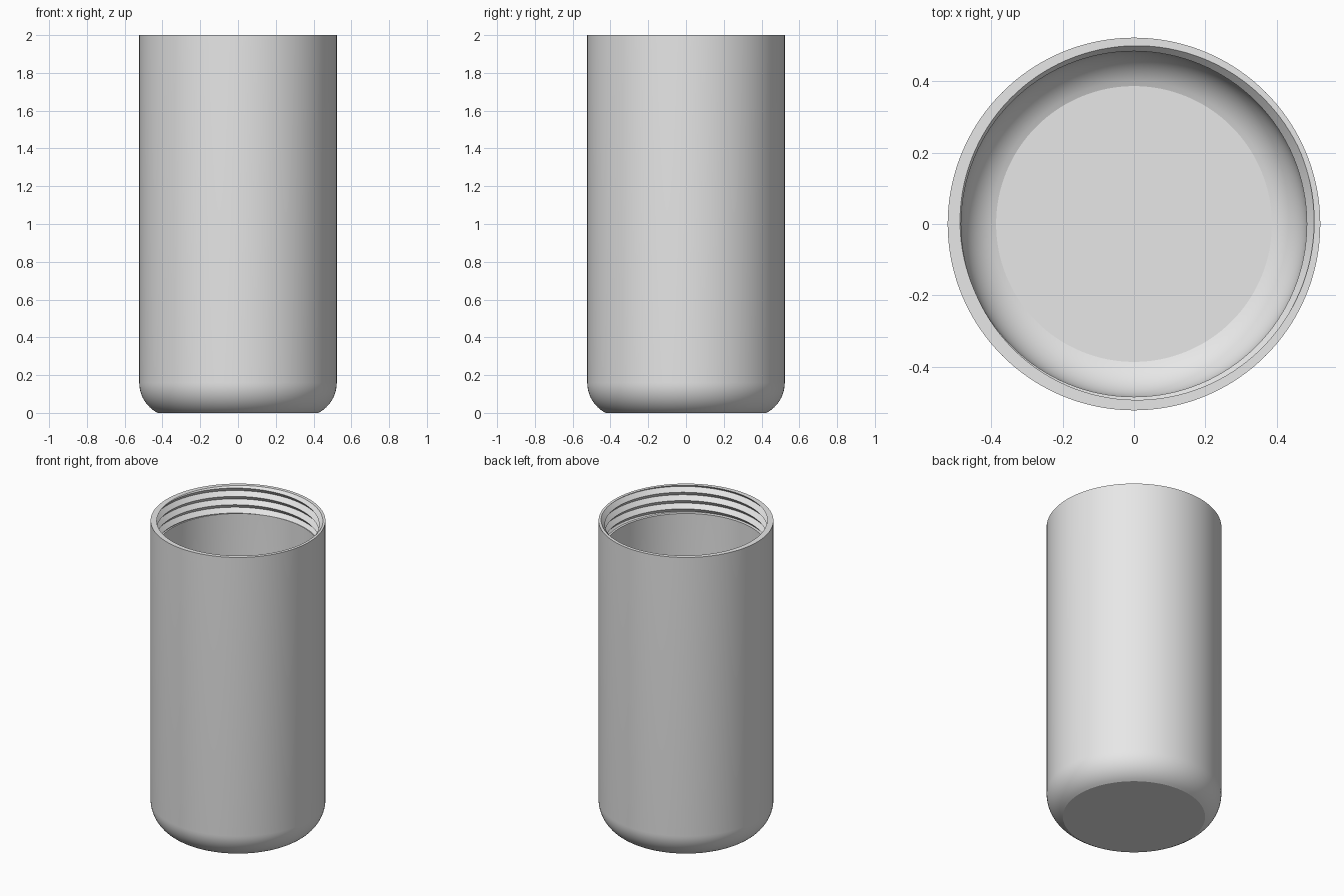
import bpy
import bmesh
from math import sin, cos, pi, atan2, sqrt

cube = bpy.data.objects.get("Cube")
if cube:
    bpy.data.objects.remove(cube, do_unlink=True)

SEGMENTS = 128
OUTER, BORE, ROOT = 0.523, 0.485, 0.509   # wall, bore and thread root radii
TOP, THREAD_END = 2.0, 1.82
PITCH = 0.055
PEAK = 25 * pi / 180                      # where the groove root meets the rim
CURVE_Z, CURVE_R = 0.16, 0.18             # centre height and radius of base rounding
CENTRE_R = OUTER - CURVE_R


def arc(radius, floor, steps=12):
    """Rounded corner from the floor height up to the vertical wall."""
    drop = CURVE_Z - floor
    end = atan2(drop, sqrt(radius ** 2 - drop ** 2))
    angles = [end * (1 - i / steps) for i in range(steps + 1)]
    return [(CENTRE_R + radius * cos(a), CURVE_Z - radius * sin(a)) for a in angles]


def thread_point(z, angle):
    """Point on the V-shaped helical groove, clipped to the threaded zone."""
    z = max(THREAD_END, min(TOP, z))
    phase = ((z - TOP) / PITCH - (angle - PEAK) / (2 * pi)) % 1
    return ROOT - (ROOT - BORE) * 2 * min(phase, 1 - phase), z


def column(angle):
    """Whole wall section at one angle, from under the base to the inner floor."""
    outside = [(0, 0)] + arc(CURVE_R, 0) + [(OUTER, TOP)]
    thread = []
    for k in range(4, -12, -1):
        z = TOP + PITCH * (k / 2 + (angle - PEAK) / (2 * pi))
        thread.append(thread_point(z, angle))
    inner_floor = 0.025
    inside = [(BORE, THREAD_END)] + arc(BORE - CENTRE_R, inner_floor)[::-1]
    return outside + thread + inside + [(0, inner_floor)]


# Sweep the section around the axis
bm = bmesh.new()
columns = []
for i in range(SEGMENTS + 1):
    a = 2 * pi * i / SEGMENTS
    columns.append([bm.verts.new((r * cos(a), r * sin(a), z)) for r, z in column(a)])
for left, right in zip(columns, columns[1:]):
    for j in range(len(left) - 1):
        bm.faces.new((left[j], right[j], right[j + 1], left[j + 1]))
bmesh.ops.remove_doubles(bm, verts=bm.verts, dist=0.00005)
bmesh.ops.recalc_face_normals(bm, faces=bm.faces)

mesh = bpy.data.meshes.new("threaded_container")
bm.to_mesh(mesh)
bm.free()
container = bpy.data.objects.new("threaded_container", mesh)
bpy.context.collection.objects.link(container)

# Plain grey finish
grey = bpy.data.materials.new("light_grey")
grey.use_nodes = True
colour = (0.8, 0.8, 0.8, 1)
grey.diffuse_color = colour
grey.node_tree.nodes["Principled BSDF"].inputs["Base Color"].default_value = colour
mesh.materials.append(grey)

# Smooth walls with crisp rim, thread and base edges
bpy.ops.object.select_all(action="DESELECT")
container.select_set(True)
bpy.context.view_layer.objects.active = container
bpy.ops.object.shade_smooth_by_angle(angle=12 * pi / 180)
